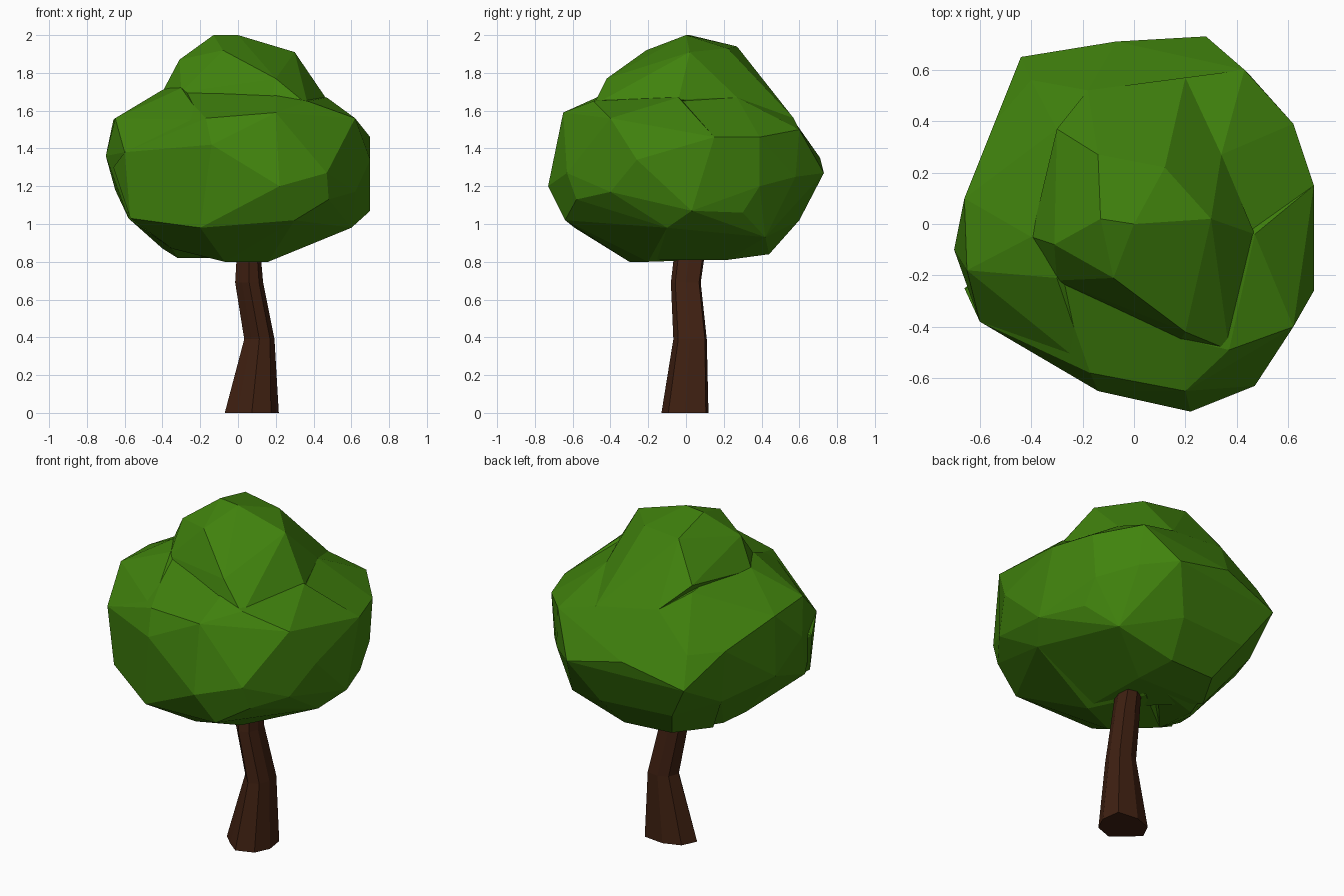
import bpy, bmesh, math


def material(name, color):
    m = bpy.data.materials.new(name)
    m.diffuse_color = (*color, 1)
    return m


def finish(bm, name, mat):
    bmesh.ops.recalc_face_normals(bm, faces=bm.faces)
    me = bpy.data.meshes.new(name)
    bm.to_mesh(me)
    bm.free()
    me.materials.append(mat)
    ob = bpy.data.objects.new(name, me)
    bpy.context.collection.objects.link(ob)
    return ob


def clump(name, points, mat):
    """Faceted leaf clump: convex hull around its corner points."""
    bm = bmesh.new()
    for p in points:
        bm.verts.new(p)
    bmesh.ops.convex_hull(bm, input=bm.verts)
    bmesh.ops.delete(bm, geom=[v for v in bm.verts if not v.link_faces],
                     context='VERTS')
    bmesh.ops.dissolve_limit(bm, angle_limit=math.radians(4),
                             verts=bm.verts, edges=bm.edges)
    return finish(bm, name, mat)


leaf = material("leaf_green", (0.052, 0.225, 0.004))
bark = material("bark_brown", (0.052, 0.015, 0.006))

# Front clump
clump("front_leaves", [
    (-.17, -.58, 1.56), (.2, -.65, 1.59), (.31, -.65, 1.43), (-.14, -.65, 1.42),
    (-.6, -.38, 1.38), (.47, -.63, 1.27), (.22, -.73, 1.2), (.48, -.58, 1.13),
    (.3, -.64, 1.02), (-.2, -.59, .98), (-.57, -.36, 1.03), (-.66, -.25, 1.3),
    (.62, -.4, 1.56), (.62, -.4, 1.17), (.7, -.26, 1.34), (.7, .15, 1.46),
    (.7, .03, 1.07), (.6, -.1, .98), (.16, -.2, .8), (-.07, -.3, .8),
    (-.35, -.2, .87), (.37, -.49, 1.65), (.47, -.04, 1.67), (-.3, -.21, 1.7),
    (-.05, -.29, 1.71), (.2, -.45, 1.68), (0, .1, .81), (0, .2, 1.5)], leaf)

# Left clump
clump("left_leaves", [
    (-.66, .1, 1.55), (-.65, -.18, 1.56), (-.7, -.1, 1.36), (-.65, .08, 1.18),
    (-.58, -.3, 1.03), (-.6, -.38, 1.38), (-.54, .4, 1.42), (-.4, -.05, 1.71),
    (-.3, -.1, 1.75), (-.3, -.21, 1.72), (-.18, -.56, 1.55), (-.3, .37, 1.7),
    (-.4, 0, .87), (-.32, .1, .82), (-.5, .38, 1.1), (-.35, -.2, .87),
    (-.25, .35, .86), (-.18, .52, 1.62), (-.4, .56, 1.42), (0, .2, .82),
    (0, .2, 1.6)], leaf)

# Back clump
clump("back_leaves", [
    (.28, .73, 1.27), (-.07, .71, 1.35), (-.44, .65, 1.25), (-.4, .56, 1.42),
    (.43, .6, 1.5), (.45, .58, 1.25), (.62, .39, 1.46), (.6, .39, 1.2),
    (.7, .15, 1.46), (.6, .3, 1.06), (.46, .42, .93), (.2, .57, 1.56),
    (-.18, .52, 1.62), (-.3, .37, 1.68), (-.54, .4, 1.42), (-.5, .38, 1.1),
    (.15, .6, 1.02), (-.3, .56, 1.03), (.1, .44, .84), (-.2, .42, .85),
    (-.32, .2, .83), (.15, .22, .81), (.7, .03, 1.07), (.6, -.1, .98),
    (.47, -.04, 1.65), (.34, .27, 1.67), (.16, -.2, .81)], leaf)

# Crown clump
clump("crown_leaves", [
    (-.13, .02, 2.0), (0, 0, 2.0), (.3, .02, 1.91), (-.14, .27, 1.94),
    (.12, .22, 1.93), (-.31, -.08, 1.87), (-.08, -.21, 1.92), (.2, -.42, 1.77),
    (.37, -.49, 1.63), (.47, -.04, 1.66), (-.4, -.05, 1.7), (-.3, -.22, 1.7),
    (.34, .27, 1.67), (-.3, .37, 1.74), (-.18, .52, 1.62), (.2, .57, 1.56),
    (.15, -.5, 1.5), (-.2, -.35, 1.45)], leaf)

# Bent trunk: rings of (z, xmin, xmax, ymin, ymax), slightly skewed octagons
SIDES = 8
bm = bmesh.new()
rings = []
for z, x0, x1, y0, y1 in [(0, -.07, .216, -.13, .119), (.39, .033, .193, -.067, .11),
                          (.69, -.015, .133, -.08, .078), (.95, 0, .11, -.05, .115)]:
    ring = []
    for i in range(SIDES):
        a = math.tau * i / SIDES
        skew = .18 * max(0, math.sin(2 * a))
        ring.append(bm.verts.new(
            ((x0 + x1) / 2 + (x1 - x0) / 2 * (math.cos(a) + skew),
             (y0 + y1) / 2 + (y1 - y0) / 2 * (math.sin(a) + skew), z)))
    rings.append(ring)
for lo, hi in zip(rings, rings[1:]):
    for i in range(SIDES):
        j = (i + 1) % SIDES
        bm.faces.new((lo[i], lo[j], hi[j], hi[i]))
bm.faces.new(rings[0][::-1])
bm.faces.new(rings[-1])
finish(bm, "trunk", bark)
